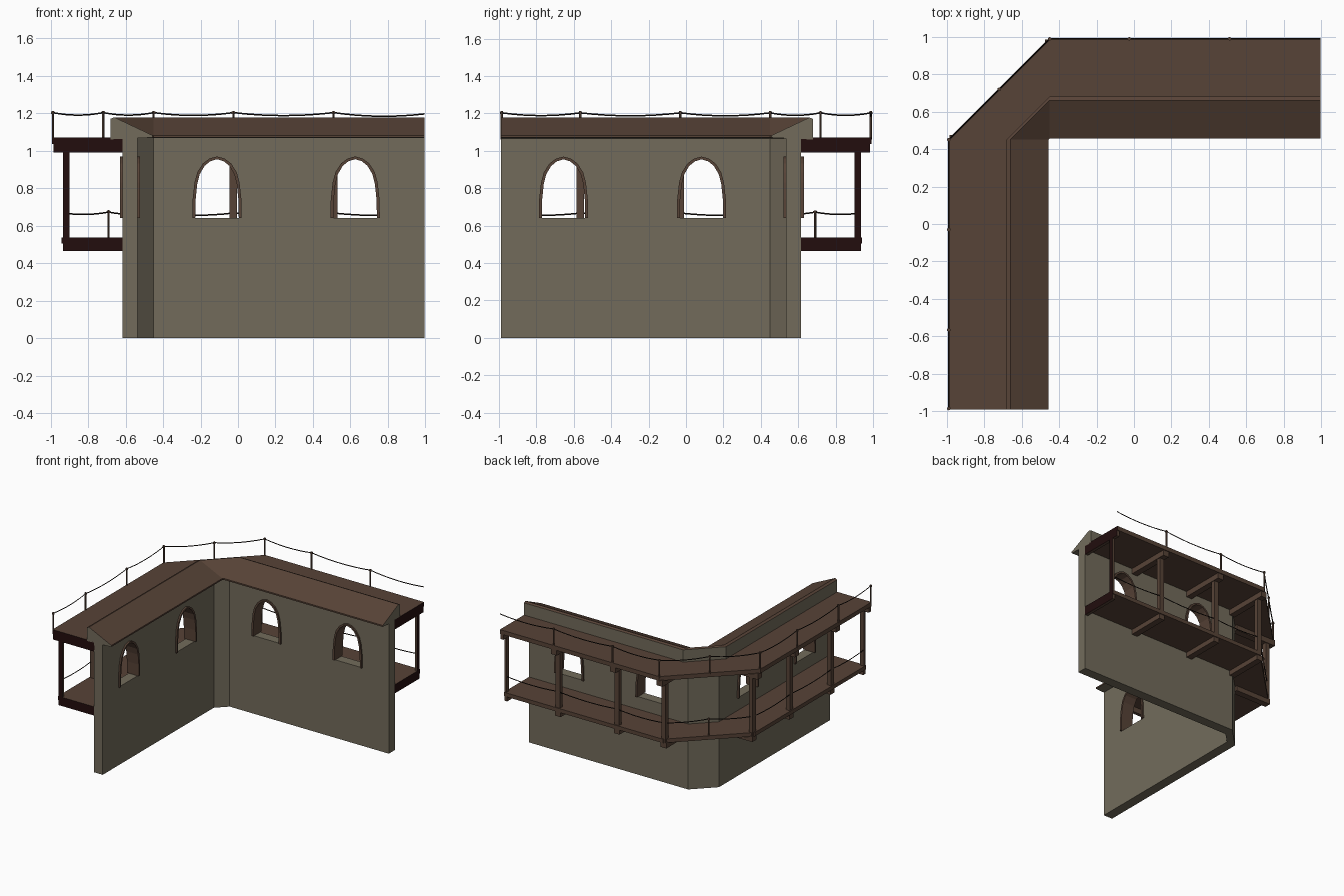
import bpy, bmesh, math
from mathutils import Vector

if "Cube" in bpy.data.objects:
    bpy.data.objects.remove(bpy.data.objects["Cube"])

def material(name, rgb):
    m = bpy.data.materials.new(name)
    m.diffuse_color = (*rgb, 1)
    m.use_nodes = True
    m.node_tree.nodes["Principled BSDF"].inputs["Base Color"].default_value = m.diffuse_color
    return m

STONE = material("grey stone", (0.170, 0.148, 0.105))
WOOD = material("brown wood", (0.096, 0.056, 0.038))
DARK = material("dark end grain", (0.016, 0.004, 0.004))
ROPE = material("dark rope", (0.012, 0.008, 0.006))

END_Y, END_X, CORNER = -0.99, 0.995, 0.45

def finish(bm, name, mats):
    bmesh.ops.recalc_face_normals(bm, faces=bm.faces[:])
    me = bpy.data.meshes.new(name)
    bm.to_mesh(me)
    bm.free()
    for m in mats:
        me.materials.append(m)
    ob = bpy.data.objects.new(name, me)
    bpy.context.collection.objects.link(ob)
    return ob

def sweep(name, profile, mats, edge_mats=None, cap=0):
    """Sweep a (distance, z) profile round the chamfered corner."""
    bm = bmesh.new()
    rings = []
    for k in range(4):
        ring = []
        for d, z in profile:
            x, y = [(-d, END_Y), (-d, CORNER), (-CORNER, d), (END_X, d)][k]
            ring.append(bm.verts.new((x, y, z)))
        rings.append(ring)
    n = len(profile)
    for a, b in zip(rings, rings[1:]):
        for i in range(n):
            j = (i + 1) % n
            f = bm.faces.new((a[i], a[j], b[j], b[i]))
            f.material_index = edge_mats[i] if edge_mats else 0
    for ring in (rings[0], rings[-1]):
        bm.faces.new(ring).material_index = cap
    return finish(bm, name, mats)

def place(arm, s, d, z):
    """Arm 'back': s is x. Arm 'left': s is y."""
    return (s, d, z) if arm == "back" else (-d, s, z)

def box(name, arm, s0, s1, d0, d1, z0, z1):
    bm = bmesh.new()
    bmesh.ops.create_cube(bm, size=1)
    for v in bm.verts:
        v.co = place(arm, s1 if v.co.x > 0 else s0, d1 if v.co.y > 0 else d0,
                     z1 if v.co.z > 0 else z0)
    for f in bm.faces:      # sawn ends of the walkway are dark
        c = f.calc_center_median()
        if c.y < END_Y + 0.001 or c.x > END_X - 0.001:
            f.material_index = 1
    return finish(bm, name, [WOOD, DARK])

def arch(sx, sz):
    half = [(.132, .64), (.13, .74), (.12, .83), (.105, .885), (.075, .932), (.04, .958), (0, .969)]
    half = [(x * sx, .64 + (z - .64) * sz) for x, z in half]
    return half + [(-x, z) for x, z in half[-2::-1]]

# wall with chamfered corner
wall = sweep("wall", [(.535, 0), (.615, 0), (.615, 1.075), (.535, 1.075)], [STONE])

# arched windows: opening and timber surround
WINDOWS = [("back", -.112), ("back", .625), ("left", .083), ("left", -.655)]
for arm, s in WINDOWS:
    bm = bmesh.new()
    loops = [[bm.verts.new(place(arm, s + u, d, z)) for u, z in arch(.95, .98)] for d in (.4, .75)]
    n = len(loops[0])
    for i in range(n):
        j = (i + 1) % n
        bm.faces.new((loops[0][i], loops[0][j], loops[1][j], loops[1][i]))
    bm.faces.new(loops[0])
    bm.faces.new(loops[1])
    cutter = finish(bm, "window_cutter", [STONE])
    cutter.hide_render = True
    mod = wall.modifiers.new("opening", 'BOOLEAN')
    mod.operation, mod.solver, mod.object = 'DIFFERENCE', 'EXACT', cutter
    bpy.context.view_layer.objects.active = wall
    bpy.ops.object.modifier_apply(modifier=mod.name)
    bpy.data.objects.remove(cutter)

    bm = bmesh.new()
    section = [(1, 1, .522), (1, 1, .63), (.88, .955, .63), (.88, .955, .522)]
    loops = [[bm.verts.new(place(arm, s + u, d, z)) for u, z in arch(a, b)] for a, b, d in section]
    for k in range(4):
        p, q = loops[k], loops[(k + 1) % 4]
        for i in range(n - 1):
            bm.faces.new((p[i], p[i + 1], q[i + 1], q[i]))
    for i in (0, n - 1):
        bm.faces.new([l[i] for l in loops])
    finish(bm, "window_frame", [WOOD])

# parapet with sloping roof on the inner side
sweep("parapet_roof", [(.68, 1.06), (.68, 1.17), (.66, 1.178), (.457, 1.082), (.457, 1.07)],
      [STONE, WOOD], [0, 1, 1, 1, 0], 0)

# two walkways
sweep("upper_deck", [(.61, 1.035), (.992, 1.035), (.992, 1.07), (.61, 1.07)], [WOOD, DARK], None, 1)
sweep("lower_deck", [(.61, .505), (.942, .505), (.942, .537), (.61, .537)], [WOOD, DARK], None, 1)

# joists and columns
STATIONS = {"back": [-.45, -.025, .51, END_X], "left": [.45, -.03, -.565, END_Y]}
for arm, stations in STATIONS.items():
    for s in stations:
        def span(w):
            if s == END_X:
                return s - w, s
            if s == END_Y:
                return s, s + w
            return s - w, s + w
        box("upper_joist", arm, *span(.026), .61, .985, .99, 1.04)
        box("lower_joist", arm, *span(.026), .61, .935, .465, .51)
        box("column", arm, *span(.02), .9, .935, .5, 1.0)

# railing posts
def post(name, x, y, z0, z1):
    bm = bmesh.new()
    for r, a, b in ((.0065, z0, z1), (.01, z1 - .016, z1 - .004)):
        verts = bmesh.ops.create_cone(bm, cap_ends=True, segments=6, radius1=r, radius2=r, depth=b - a)["verts"]
        bmesh.ops.translate(bm, verts=verts, vec=(x, y, (a + b) / 2))
    finish(bm, name, [WOOD])

def rope(name, pts, sag):
    cu = bpy.data.curves.new(name, 'CURVE')
    cu.dimensions = '3D'
    cu.bevel_depth, cu.bevel_resolution = .004, 0
    path = [Vector(pts[0])]
    for a, b in zip(pts, pts[1:]):
        a, b = Vector(a), Vector(b)
        for i in range(1, 9):
            t = i / 8
            p = a.lerp(b, t)
            p.z -= sag * 4 * t * (1 - t) * min(1, (b - a).length / .45)
            path.append(p)
    sp = cu.splines.new('POLY')
    sp.points.add(len(path) - 1)
    for q, p in zip(sp.points, path):
        q.co = (*p, 1)
    cu.materials.append(ROPE)
    ob = bpy.data.objects.new(name, cu)
    bpy.context.collection.objects.link(ob)
    bpy.ops.object.select_all(action='DESELECT')
    ob.select_set(True)
    bpy.context.view_layer.objects.active = ob
    bpy.ops.object.convert(target='MESH')

def rail_points(d, end_y):
    left = [(-d, y) for y in (end_y, -.565, -.03, .45)]
    mid = [(-(d + .45) / 2, (d + .45) / 2)]
    return left + mid + [(x, d) for x in (-.45, -.025, .51, END_X)]

upper = rail_points(.988, -.985)
for x, y in upper[:-1]:
    post("upper_rail_post", x, y, 1.06, 1.212)
rope("upper_rope", [(x, y, 1.203 if x < .9 else 1.196) for x, y in upper], .016)

lower = rail_points(.93, END_Y)
post("lower_rail_post", *lower[4], .53, .682)
rope("lower_rope", [(x, y, .672 if i == 4 else .667) for i, (x, y) in enumerate(lower)], .013)
